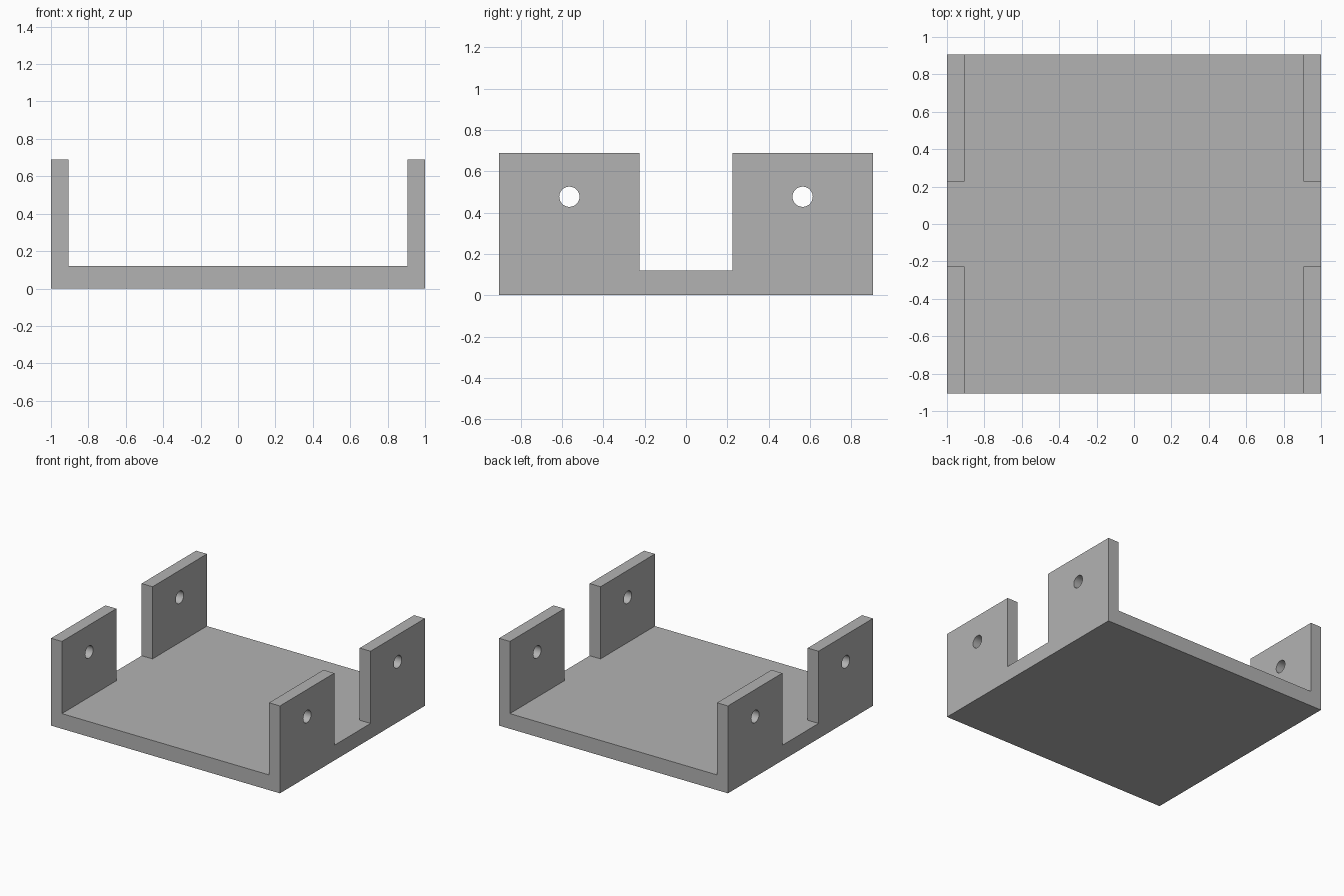
import bpy
import bmesh
import math
from mathutils import Matrix, Vector

default = bpy.data.objects.get("Cube")
if default:
    bpy.data.objects.remove(default, do_unlink=True)

HALF_X, HALF_Y, HEIGHT = 1.0, 0.905, 0.69
FLOOR = 0.12          # base plate thickness
INNER_X = 0.905       # inside face of the side walls
NOTCH_Y = 0.226       # half width of the gap between the tabs
HOLE_Y, HOLE_Z, HOLE_R = 0.565, 0.477, 0.049

grey = bpy.data.materials.new("plain grey")
grey.use_nodes = True
colour = (0.45, 0.45, 0.45, 1)
grey.diffuse_color = colour
grey.node_tree.nodes["Principled BSDF"].inputs["Base Color"].default_value = colour


def add_object(name, bm):
    bmesh.ops.recalc_face_normals(bm, faces=bm.faces)
    mesh = bpy.data.meshes.new(name)
    bm.to_mesh(mesh)
    bm.free()
    mesh.materials.append(grey)
    obj = bpy.data.objects.new(name, mesh)
    bpy.context.collection.objects.link(obj)
    return obj


def prism(name, outline, bottom, top):
    """Extrude a plan outline upwards."""
    bm = bmesh.new()
    face = bm.faces.new([bm.verts.new((x, y, bottom)) for x, y in outline])
    result = bmesh.ops.extrude_face_region(bm, geom=[face])
    verts = [v for v in result["geom"] if isinstance(v, bmesh.types.BMVert)]
    bmesh.ops.translate(bm, verts=verts, vec=Vector((0, 0, top - bottom)))
    return add_object(name, bm)


def cut(target, cutter):
    cutter.hide_render = True
    mod = target.modifiers.new("cut", "BOOLEAN")
    mod.operation = "DIFFERENCE"
    mod.solver = "EXACT"
    mod.object = cutter
    bpy.context.view_layer.objects.active = target
    bpy.ops.object.modifier_apply(modifier=mod.name)
    bpy.data.objects.remove(cutter, do_unlink=True)


# Solid block that becomes the bracket
bracket = prism("mounting_bracket",
                [(-HALF_X, -HALF_Y), (HALF_X, -HALF_Y), (HALF_X, HALF_Y), (-HALF_X, HALF_Y)],
                0, HEIGHT)

# Cross-shaped pocket leaves the base plate and four corner tabs
far = 1.5
i, n = INNER_X, NOTCH_Y
cross = [(-i, -far), (i, -far), (i, -n), (far, -n), (far, n), (i, n),
         (i, far), (-i, far), (-i, n), (-far, n), (-far, -n), (-i, -n)]
cut(bracket, prism("pocket_cutter", cross, FLOOR, HEIGHT + 1))

# Screw holes through the tabs
for side in (-1, 1):
    bm = bmesh.new()
    bmesh.ops.create_cone(
        bm, cap_ends=True, segments=32, radius1=HOLE_R, radius2=HOLE_R, depth=3,
        matrix=Matrix.Translation((0, side * HOLE_Y, HOLE_Z))
        @ Matrix.Rotation(math.pi / 2, 4, "Y"))
    cut(bracket, add_object("hole_cutter", bm))

# Smooth hole walls, crisp edges elsewhere
bpy.ops.object.select_all(action="DESELECT")
bracket.select_set(True)
bpy.context.view_layer.objects.active = bracket
bpy.ops.object.shade_smooth_by_angle(angle=math.radians(30))
